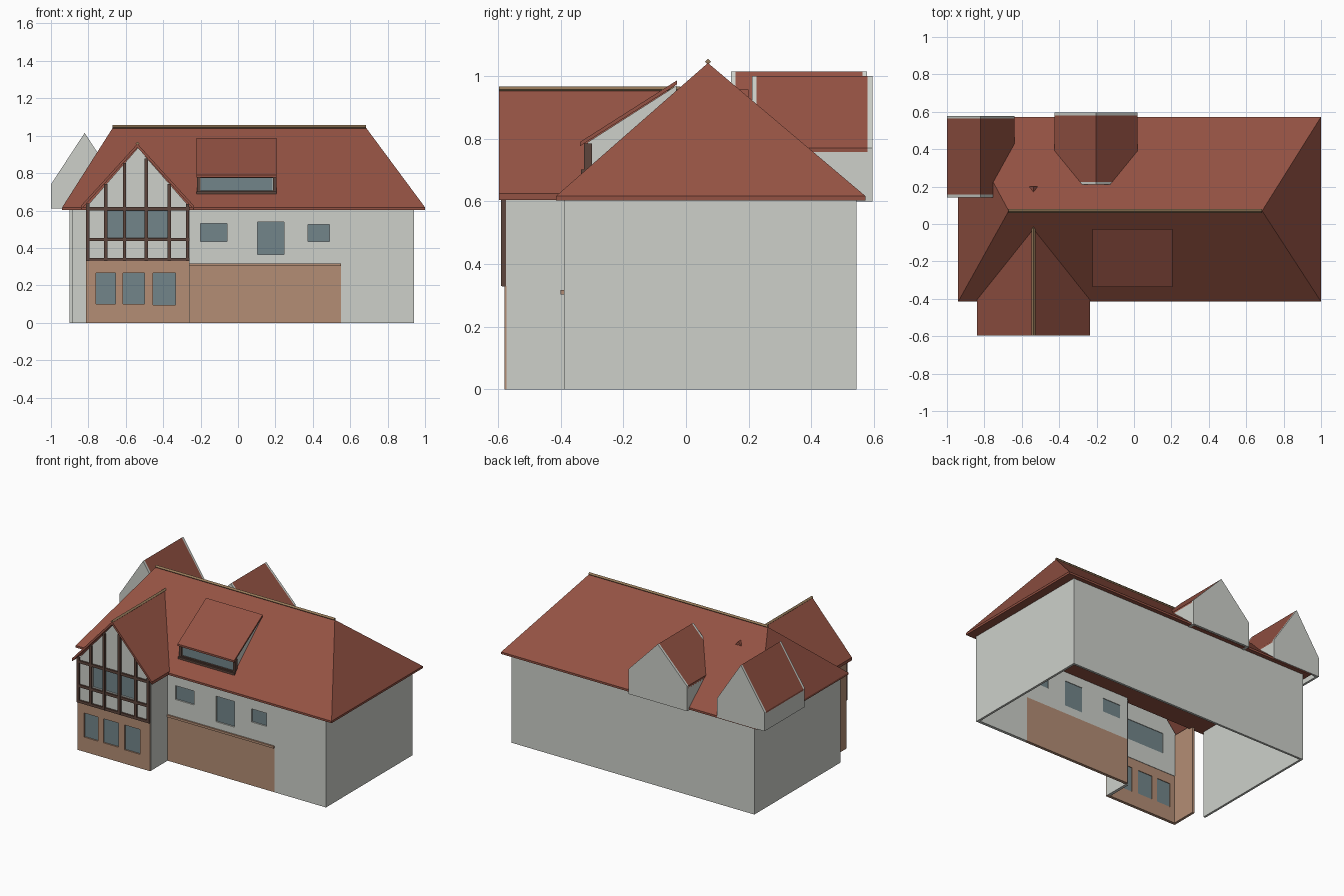
import bpy, bmesh
from math import radians

cube = bpy.data.objects.get("Cube")
if cube:
    bpy.data.objects.remove(cube, do_unlink=True)


def material(name, rgb):
    m = bpy.data.materials.new(name)
    m.use_nodes = True
    m.diffuse_color = (*rgb, 1)
    m.node_tree.nodes["Principled BSDF"].inputs["Base Color"].default_value = (*rgb, 1)
    return m


PLASTER = material("pale_plaster", (0.61, 0.63, 0.59))
TILE = material("red_roof_tile", (0.296, 0.084, 0.056))
BRICK = material("tan_brick", (0.456, 0.27, 0.178))
GLASS = material("grey_blue_glass", (0.171, 0.235, 0.254))
TIMBER = material("dark_timber", (0.11, 0.06, 0.045))
RIDGE = material("tan_ridge_tile", (0.3, 0.19, 0.1))


def finish(name, bm, mat):
    bmesh.ops.recalc_face_normals(bm, faces=bm.faces)
    me = bpy.data.meshes.new(name)
    bm.to_mesh(me)
    bm.free()
    me.materials.append(mat)
    ob = bpy.data.objects.new(name, me)
    bpy.context.collection.objects.link(ob)
    return ob


def prism(name, pts, a, b, mat, axis="y"):
    """Profile of (x, z) swept along y, or of (y, z) swept along x."""
    bm = bmesh.new()
    place = (lambda p, t: (p[0], t, p[1])) if axis == "y" else (lambda p, t: (t, p[0], p[1]))
    ends = [[bm.verts.new(place(p, t)) for p in pts] for t in (a, b)]
    for ring in ends:
        bm.faces.new(ring)
    n = len(pts)
    for i in range(n):
        j = (i + 1) % n
        bm.faces.new((ends[0][i], ends[0][j], ends[1][j], ends[1][i]))
    return finish(name, bm, mat)


def box(name, x, y, z, mat):
    pts = [(x[0], z[0]), (x[1], z[0]), (x[1], z[1]), (x[0], z[1])]
    return prism(name, pts, y[0], y[1], mat)


def pierced_wall(name, x, z, y, depth, holes, mat):
    """Front-facing wall with window openings and recessed panes."""
    xs = sorted({*x, *(v for h in holes for v in h[:2])})
    zs = sorted({*z, *(v for h in holes for v in h[2:])})
    bm = bmesh.new()
    grid = {(u, w): bm.verts.new((u, y, w)) for u in xs for w in zs}
    for u0, u1 in zip(xs, xs[1:]):
        for w0, w1 in zip(zs, zs[1:]):
            u, w = (u0 + u1) / 2, (w0 + w1) / 2
            if not any(h[0] < u < h[1] and h[2] < w < h[3] for h in holes):
                bm.faces.new([grid[k] for k in ((u0, w0), (u1, w0), (u1, w1), (u0, w1))])
    me = bpy.data.meshes.new(name)
    bm.to_mesh(me)
    bm.free()
    me.materials.append(mat)
    ob = bpy.data.objects.new(name, me)
    bpy.context.collection.objects.link(ob)
    mod = ob.modifiers.new("thickness", "SOLIDIFY")
    mod.thickness, mod.offset = depth, -1
    for i, h in enumerate(holes):
        box(f"{name}_pane_{i + 1}", h[:2], (y + depth * 0.5, y + depth * 0.8), h[2:], GLASS)


def gable_roof(name, x0, x1, eave, top, y0, y1, t):
    c = (x0 + x1) / 2
    pts = [(x0, eave), (c, top), (x1, eave), (x1, eave - t), (c, top - t), (x0, eave - t)]
    return prism(name, pts, y0, y1, TILE)


def ridge_cap(name, start, length, axis):
    """Square bar set on edge along a ridge."""
    r = 0.01
    x, y, z = start
    if axis == "x":
        pts = [(y - r, z), (y, z - r), (y + r, z), (y, z + r)]
        prism(name, pts, x, x + length, RIDGE, "x")
    else:
        pts = [(x - r, z), (x, z - r), (x + r, z), (x, z + r)]
        prism(name, pts, y, y + length, RIDGE)


# Main shell, open below and beside the front wing
EAVE = 0.605
box("back_wall", (-0.9, 0.94), (0.53, 0.545), (0, EAVE), PLASTER)
box("left_wall", (0.925, 0.94), (-0.39, 0.53), (0, EAVE), PLASTER)
box("right_wall", (-0.9, -0.885), (-0.39, 0.53), (0, EAVE), PLASTER)
box("front_plain_wall", (0.55, 0.925), (-0.39, -0.37), (0, EAVE), PLASTER)
box("front_brick_wall", (-0.26, 0.55), (-0.39, -0.37), (0, 0.31), BRICK)
box("brick_ledge", (-0.26, 0.55), (-0.4, -0.385), (0.303, 0.318), BRICK)
pierced_wall("front_upper_wall", (-0.26, 0.55), (0.31, EAVE), -0.39, 0.02,
             [(-0.2, -0.06, 0.435, 0.53), (0.105, 0.245, 0.365, 0.54),
              (0.375, 0.49, 0.435, 0.525)], PLASTER)

# Hipped main roof
bm = bmesh.new()
rings = [[bm.verts.new((x, y, z)) for x, y in
          ((-0.94, -0.415), (1, -0.415), (1, 0.573), (-0.94, 0.573))] for z in (0.603, 0.617)]
r0, r1 = bm.verts.new((-0.67, 0.07, 1.042)), bm.verts.new((0.685, 0.07, 1.042))
lo, hi = rings
bm.faces.new(lo)
for i in range(4):
    j = (i + 1) % 4
    bm.faces.new((lo[i], lo[j], hi[j], hi[i]))
for f in ((hi[0], hi[1], r1, r0), (hi[1], hi[2], r1), (hi[2], hi[3], r0, r1), (hi[3], hi[0], r0)):
    bm.faces.new(f)
finish("main_roof", bm, TILE)
ridge_cap("main_ridge_cap", (-0.67, 0.07, 1.046), 1.355, "x")

# Front wing
pierced_wall("wing_brick_front", (-0.81, -0.262), (0, 0.33), -0.58, 0.02,
             [(-0.76, -0.655, 0.1, 0.265), (-0.615, -0.5, 0.1, 0.265),
              (-0.455, -0.335, 0.095, 0.265)], BRICK)
pierced_wall("wing_upper_front", (-0.81, -0.262), (0.33, 0.62), -0.577, 0.02,
             [(-0.7, -0.378, 0.457, 0.598)], PLASTER)
prism("wing_gable", [(-0.81, 0.62), (-0.26, 0.62), (-0.535, 0.935)], -0.577, -0.557, PLASTER)
box("wing_left_wall", (-0.28, -0.26), (-0.573, -0.39), (0, 0.62), PLASTER)
box("wing_right_wall", (-0.812, -0.795), (-0.573, -0.39), (0, 0.62), BRICK)
gable_roof("wing_roof", -0.84, -0.235, 0.625, 0.957, -0.597, 0.2, 0.02)
ridge_cap("wing_ridge_cap", (-0.5375, -0.597, 0.957), 0.58, "y")

# Timber framing on the wing
for i, x in enumerate((-0.803, -0.708, -0.607, -0.49, -0.367, -0.27)):
    top = 0.93 - 1.1 * abs(x + 0.5375)
    box(f"timber_post_{i + 1}", (x - 0.009, x + 0.009), (-0.59, -0.575), (0.33, top), TIMBER)
for i, z in enumerate((0.338, 0.445, 0.61)):
    box(f"timber_rail_{i + 1}", (-0.812, -0.26), (-0.588, -0.574), (z - 0.009, z + 0.009), TIMBER)

# Shed dormer on the front slope
prism("shed_dormer_roof", [(-0.338, 0.79), (-0.028, 0.987), (-0.028, 0.974), (-0.338, 0.777)],
      -0.222, 0.207, TILE, "x")
for side, x in (("right", -0.21), ("left", 0.185)):
    prism(f"shed_dormer_{side}_cheek", [(-0.315, 0.69), (-0.315, 0.788), (-0.03, 0.97), (-0.03, 0.93)],
          x, x + 0.012, PLASTER, "x")
pierced_wall("shed_dormer_frame", (-0.22, 0.205), (0.69, 0.785), -0.325, 0.025,
             [(-0.2, 0.188, 0.708, 0.775)], TIMBER)
box("shed_dormer_sill", (-0.222, 0.207), (-0.335, -0.315), (0.688, 0.702), TIMBER)


# Gabled dormers on the rear, with end walls flush with the roof
def rear_dormer(name, x0, x1, base, eave, top, y0, y1):
    w = 0.015
    c = (x0 + x1) / 2
    pts = [(x0, base), (x1, base), (x1, eave), (c, top), (x0, eave)]
    prism(name + "_front_end", pts, y0, y0 + w, PLASTER)
    prism(name + "_back_end", pts, y1 - w, y1, PLASTER)
    for side, x in (("right", x0), ("left", x1 - w)):
        box(f"{name}_{side}_wall", (x, x + w), (y0 + w, y1 - w), (base, eave - 0.012), PLASTER)
    gable_roof(name + "_roof", x0, x1, eave, top, y0 + w, y1 - w, 0.02)


rear_dormer("centre_dormer", -0.425, 0.02, 0.6, 0.77, 1.0, 0.21, 0.595)
rear_dormer("corner_dormer", -1.0, -0.64, 0.61, 0.74, 1.015, 0.143, 0.578)
